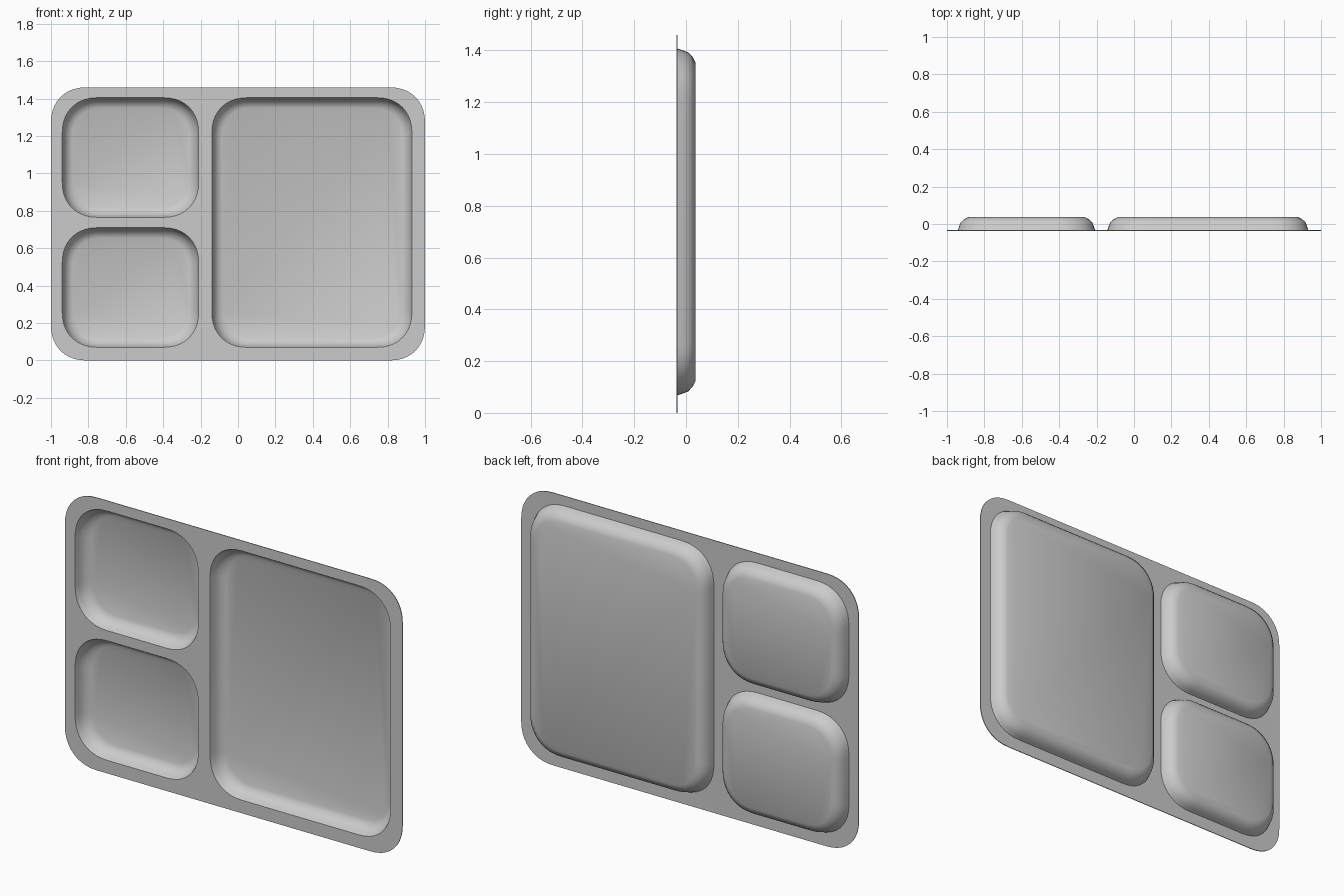
import bpy, bmesh, math

if "Cube" in bpy.data.objects:
    bpy.data.objects.remove(bpy.data.objects["Cube"])

Y_FRONT, Y_BACK, SKIN = -0.037, 0.037, 0.004
N = 10          # segments per corner
EXP = 2.0 / 2.2  # slightly squarish corners


def rounded_rect(bm, x0, x1, z0, z1, r, y):
    """Ring of vertices for a rounded rectangle in the xz plane."""
    ring = []
    for k, (cx, cz) in enumerate([(x1 - r, z1 - r), (x0 + r, z1 - r),
                                  (x0 + r, z0 + r), (x1 - r, z0 + r)]):
        for i in range(N + 1):
            a = math.pi / 2 * (k + i / N)
            c, s = math.cos(a), math.sin(a)
            ring.append(bm.verts.new((
                cx + r * math.copysign(abs(c) ** EXP, c), y,
                cz + r * math.copysign(abs(s) ** EXP, s))))
    return ring


def ring_edges(bm, ring):
    return [bm.edges.new((v, ring[i - 1])) for i, v in enumerate(ring)]


bm = bmesh.new()

# Outer rim outline
rim = ring_edges(bm, rounded_rect(bm, -1, 1, 0, 1.46, 0.19, Y_FRONT))

# Pressed compartments: (inset, y) wall profile, then a flat floor
profile = [(0, Y_FRONT), (0.008, -0.015), (0.016, 0.006),
           (0.034, 0.023), (0.054, Y_BACK - SKIN)]
pockets = [(-0.94, -0.21, 0.765, 1.405),
           (-0.94, -0.21, 0.07, 0.71),
           (-0.14, 0.93, 0.07, 1.405)]
for x0, x1, z0, z1 in pockets:
    rings = [rounded_rect(bm, x0 + d, x1 - d, z0 + d, z1 - d, 0.19 - d * 0.6, y)
             for d, y in profile]
    rim += ring_edges(bm, rings[0])
    for a, b in zip(rings, rings[1:]):
        for i in range(len(a)):
            bm.faces.new((a[i - 1], a[i], b[i], b[i - 1]))
    bm.faces.new(rings[-1])

# Flat rim face with the compartments left open
bmesh.ops.triangle_fill(bm, edges=rim, use_beauty=True, normal=(0, -1, 0))
bmesh.ops.recalc_face_normals(bm, faces=bm.faces)
bm.normal_update()
if sum(f.normal.y * f.calc_area() for f in bm.faces) > 0:
    bmesh.ops.reverse_faces(bm, faces=bm.faces)

mesh = bpy.data.meshes.new("divided_tray")
bm.to_mesh(mesh)
bm.free()
tray = bpy.data.objects.new("divided_tray", mesh)
bpy.context.collection.objects.link(tray)

# Thin sheet thickness
solid = tray.modifiers.new("skin", 'SOLIDIFY')
solid.thickness = SKIN
solid.offset = -1
bpy.context.view_layer.objects.active = tray
tray.select_set(True)
bpy.ops.object.modifier_apply(modifier="skin")
bpy.ops.object.shade_smooth_by_angle(angle=math.radians(55))
